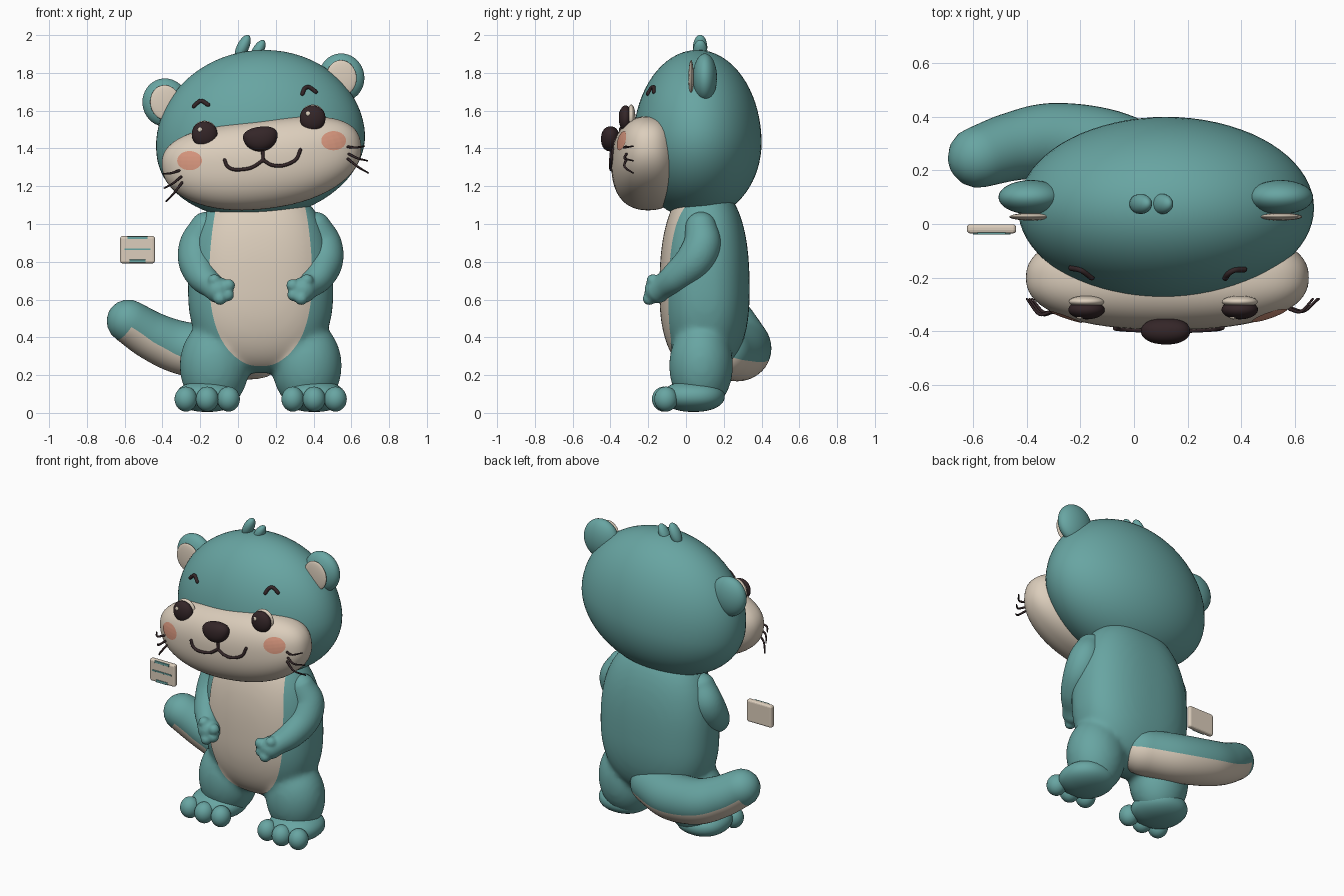
import bpy, bmesh, math
from mathutils import Vector, Matrix
from mathutils.bvhtree import BVHTree

cube = bpy.data.objects.get("Cube")
if cube:
    bpy.data.objects.remove(cube, do_unlink=True)

MID = 0.12                     # x of the body's mirror plane
TILT = math.radians(8)         # sideways tilt of the head


def material(name, rgb):
    m = bpy.data.materials.new(name)
    m.use_nodes = True
    m.diffuse_color = (*rgb, 1)
    m.node_tree.nodes["Principled BSDF"].inputs["Base Color"].default_value = (*rgb, 1)
    return m


TEAL = material("teal fur", (0.138, 0.376, 0.362))
CREAM = material("cream fur", (0.716, 0.617, 0.503))
DARK = material("dark brown", (0.034, 0.019, 0.021))
PINK = material("blush pink", (0.69, 0.31, 0.21))


def make(name, bm, *mats, fix=True):
    if fix:
        bmesh.ops.recalc_face_normals(bm, faces=bm.faces)
    for f in bm.faces:
        f.smooth = True
    me = bpy.data.meshes.new(name)
    bm.to_mesh(me)
    bm.free()
    for m in mats:
        me.materials.append(m)
    ob = bpy.data.objects.new(name, me)
    bpy.context.collection.objects.link(ob)
    return ob


def add_blob(bm, c, s, n=2.0, low=None, tilt=0.0, taper=0.0, lift=0.0, seg=40):
    """Rounded superellipsoid; low = half height below the centre, lift = upturned ends."""
    verts = bmesh.ops.create_uvsphere(bm, u_segments=seg, v_segments=seg // 2, radius=1)["verts"]
    rot = Matrix.Rotation(-tilt, 3, 'Y')
    for v in verts:
        p = v.co / sum(abs(k) ** n for k in v.co) ** (1 / n)
        sz = low if low and p.z < 0 else s[2]
        local = Vector((p.x * s[0] * (1 + taper * p.z), p.y * s[1], p.z * sz + lift * p.x ** 2))
        v.co = rot @ local + Vector(c)


def blob(name, c, s, mat, **kw):
    bm = bmesh.new()
    add_blob(bm, c, s, **kw)
    return make(name, bm, mat)


def add_tube(bm, pts, ref=(0, 1, 0), sides=32, steps=8, under=None):
    """Round-ended tube through (x, y, z, radius) points."""
    pts = [Vector(p) for p in pts]
    ext = [pts[0] * 2 - pts[1]] + pts + [pts[-1] * 2 - pts[-2]]
    path = []
    for a, b, c, d in zip(ext, ext[1:], ext[2:], ext[3:]):
        for k in range(steps):
            t = k / steps
            path.append(0.5 * (2 * b + (c - a) * t + (2 * a - 5 * b + 4 * c - d) * t ** 2
                               + (3 * b - a - 3 * c + d) * t ** 3))
    path.append(pts[-1])
    sections = []
    for i, p in enumerate(path):
        tan = (path[min(i + 1, len(path) - 1)] - path[max(i - 1, 0)]).xyz.normalized()
        sections.append((p.xyz, tan, p.w))
    angles = [math.radians(a) for a in (20, 40, 60, 75, 86)]

    def cap(end, sign):
        c, t, r = end
        return [(c + t * r * math.sin(a) * sign, t, r * math.cos(a)) for a in angles]

    n_cap = len(angles)
    sections = cap(sections[0], -1)[::-1] + sections + cap(sections[-1], 1)
    rings = []
    for c, t, r in sections:
        side = t.cross(Vector(ref)).normalized()
        up = side.cross(t)
        turn = [2 * math.pi * k / sides for k in range(sides)]
        rings.append([bm.verts.new(c + (side * math.cos(a) + up * math.sin(a)) * r) for a in turn])
    for i, (lo, hi) in enumerate(zip(rings, rings[1:])):
        for k in range(sides):
            j = (k + 1) % sides
            f = bm.faces.new((lo[k], lo[j], hi[j], hi[k]))
            if under is not None and i < len(rings) - n_cap - 1:
                f.material_index = int(math.sin(2 * math.pi * (k + 0.5) / sides) < under)
    bm.faces.new(rings[0])
    bm.faces.new(rings[-1])


def tube(name, pts, *mats, **kw):
    bm = bmesh.new()
    add_tube(bm, pts, **kw)
    return make(name, bm, *mats)


def blend(ob, voxel, rounds):
    """Melt overlapping pieces into one soft skin."""
    r = ob.modifiers.new("melt", 'REMESH')
    r.mode, r.voxel_size, r.use_smooth_shade = 'VOXEL', voxel, True
    s = ob.modifiers.new("soften", 'SMOOTH')
    s.factor, s.iterations = 0.5, rounds


def surface(*obs):
    dg = bpy.context.evaluated_depsgraph_get()
    dg.update()
    trees = [BVHTree.FromObject(o, dg) for o in obs]

    def at(x, z, gap=0.004):
        hits = [t.ray_cast(Vector((x, -2, z)), Vector((0, 1, 0))) for t in trees]
        hits = [h for h in hits if h[0]] or [trees[0].find_nearest(Vector((x, -0.2, z)))]
        p, normal = min(hits, key=lambda h: h[0].y)[:2]
        return p + normal * gap
    return at


def patch(name, at, cx, z0, z1, half, mat, cols=24, rows=32):
    """Thin coloured plate laid on a surface, half(z) wide either side of cx."""
    bm = bmesh.new()
    grid = []
    for i in range(rows + 1):
        z = (z0 + z1) / 2 - (z1 - z0) / 2 * math.cos(math.pi * (0.02 + 0.96 * i / rows))
        grid.append([bm.verts.new(at(cx + half(z) * (2 * j / cols - 1), z)) for j in range(cols + 1)])
    for a, b in zip(grid, grid[1:]):
        for j in range(cols):
            bm.faces.new((a[j], a[j + 1], b[j + 1], b[j]))
    return make(name, bm, mat, fix=False)


# Body and thighs in one skin
bm = bmesh.new()
add_blob(bm, (MID, 0.1, 0.65), (0.385, 0.237, 0.56), n=2.4, low=0.44, seg=64)
for s in (-1, 1):
    add_blob(bm, (MID + s * 0.245, 0.08, 0.25), (0.185, 0.17, 0.24))
body = make("body", bm, TEAL)
blend(body, 0.016, 14)


# Belly
def belly_half(z):
    if z > 0.72:
        return 0.27 * (1 - (z - 0.72) ** 2)
    return 0.27 * max(0, 1 - ((0.72 - z) / 0.47) ** 2.3) ** 0.45


patch("belly", surface(body), MID, 0.25, 1.09, belly_half, CREAM, rows=48)

# Arms with hands, feet with toes
arm = [(0.41, 0.08, 0.98, 0.085), (0.45, 0.085, 0.89, 0.1), (0.455, 0.04, 0.80, 0.1),
       (0.425, -0.05, 0.72, 0.083), (0.375, -0.12, 0.67, 0.066), (0.345, -0.15, 0.65, 0.07)]
fingers = [(0.29, -0.18, 0.675), (0.295, -0.18, 0.625), (0.335, -0.195, 0.605), (0.365, -0.175, 0.7)]
for label, s in (("left", 1), ("right", -1)):
    def side(x):
        return MID + s * (x - MID)
    bm = bmesh.new()
    add_tube(bm, [(side(x), y, z, r) for x, y, z, r in arm], ref=(1, 0, 0))
    for x, y, z in fingers:
        add_blob(bm, (side(x), y, z), (0.035, 0.035, 0.035), seg=20)
    blend(make(label + "_arm", bm, TEAL), 0.009, 5)
    blob(label + "_foot", (side(0.403), 0.04, 0.088), (0.165, 0.165, 0.083), TEAL, n=2.2)
    for i, x in enumerate((0.29, 0.403, 0.516)):
        blob(f"{label}_toe_{i + 1}", (side(x), -0.118 + 0.012 * (i != 1), 0.073),
             (0.06, 0.062, 0.066), TEAL, seg=28)

# Tail with a cream underside
tube("tail", [(0.1, 0.2, 0.32, 0.14), (-0.1, 0.28, 0.315, 0.147), (-0.3, 0.312, 0.345, 0.14),
              (-0.45, 0.29, 0.405, 0.128), (-0.58, 0.25, 0.485, 0.115)],
     TEAL, CREAM, ref=(0, 0, 1), sides=40, under=-0.25)

# Head and muzzle
head = blob("head", (MID, 0.06, 1.43), (0.555, 0.34, 0.49), TEAL, low=0.40, tilt=TILT, seg=72)
muzzle = blob("muzzle", (0.13, -0.2, 1.315), (0.53, 0.195, 0.235), CREAM, n=2.35,
              tilt=TILT * 0.85, lift=0.045, seg=72)
face = surface(head, muzzle)

# Ears, eyes, blush and tuft
for label, x, z in (("right", -0.385, 1.643), ("left", 0.548, 1.775)):
    blob(label + "_ear", (x, 0.1, z), (0.121, 0.064, 0.128), TEAL, tilt=TILT)
    blob(label + "_inner_ear", (x, 0.027, z), (0.08, 0.014, 0.093), CREAM, tilt=TILT)
for label, x, z in (("right", -0.177, 1.475), ("left", 0.395, 1.56)):
    blob(label + "_eye_white", (x, -0.29, z + 0.006), (0.067, 0.022, 0.066), CREAM)
    blob(label + "_eye", (x, -0.32, z), (0.068, 0.036, 0.068), DARK)
    blob(label + "_eye_glint", (x - 0.024, -0.35, z + 0.024), (0.013, 0.006, 0.013), CREAM, seg=16)
for label, x, z in (("right", -0.255, 1.335), ("left", 0.505, 1.44)):
    patch(label + "_blush", face, x, z - 0.05, z + 0.05,
          lambda h: 0.065 * math.sqrt(max(0, 1 - ((h - z) / 0.05) ** 2)), PINK)
blob("tuft_tall", (0.025, 0.075, 1.935), (0.032, 0.038, 0.072), TEAL, tilt=-0.45, seg=24)
blob("tuft_short", (0.105, 0.075, 1.915), (0.03, 0.038, 0.066), TEAL, tilt=-0.5, seg=24)

# Nose, mouth and brows
blob("nose", (0.12, -0.4, 1.45), (0.09, 0.05, 0.065), DARK, n=2.2, tilt=TILT, taper=0.2)
lines = {
    "mouth_middle": [(0.13, 1.4), (0.132, 1.37), (0.133, 1.335)],
    "mouth_right": [(0.133, 1.338), (0.07, 1.298), (-0.013, 1.288), (-0.055, 1.305), (-0.07, 1.338)],
    "mouth_left": [(0.133, 1.338), (0.18, 1.312), (0.24, 1.31), (0.305, 1.34), (0.33, 1.392)],
    "right_brow": [(-0.232, 1.622), (-0.195, 1.65), (-0.157, 1.63)],
    "left_brow": [(0.34, 1.688), (0.352, 1.715), (0.375, 1.722), (0.41, 1.698)],
}
for name, pts in lines.items():
    r = 0.011 if "brow" in name else 0.009
    tube(name, [(*face(x, z), r) for x, z in pts], DARK, sides=10)

# Whiskers: root x, z, then tip x, z
whiskers = {
    "right": [(-0.31, 1.283, -0.4, 1.265), (-0.3, 1.25, -0.39, 1.19), (-0.295, 1.22, -0.38, 1.12)],
    "left": [(0.58, 1.408, 0.668, 1.412), (0.585, 1.37, 0.685, 1.335), (0.58, 1.345, 0.69, 1.27)],
}
for label, rows in whiskers.items():
    for i, (x0, z0, x1, z1) in enumerate(rows):
        root = face(x0, z0)
        tube(f"{label}_whisker_{i + 1}",
             [(*root, 0.007), ((x0 + x1) / 2, root.y - 0.008, (z0 + z1) / 2 - 0.005, 0.006),
              (x1, -0.28, z1, 0.004)], DARK, sides=8)


# Floating card with stripes on its front
def box(name, c, size, mat, bevel):
    bm = bmesh.new()
    bmesh.ops.create_cube(bm, size=1, matrix=Matrix.Translation(c) @ Matrix.Diagonal((*size, 1)))
    bmesh.ops.bevel(bm, geom=bm.edges[:], offset=bevel, segments=3, affect='EDGES', profile=0.5)
    ob = make(name, bm, mat)
    for p in ob.data.polygons:
        p.use_smooth = False


box("card", (-0.532, -0.018, 0.864), (0.184, 0.034, 0.145), CREAM, 0.012)
for name, z, w, h in (("top", 0.927, 0.105, 0.014), ("middle", 0.866, 0.14, 0.009),
                      ("bottom", 0.803, 0.085, 0.016)):
    box(f"card_{name}_stripe", (-0.532, -0.035, z), (w, 0.008, h), TEAL, 0.001)
